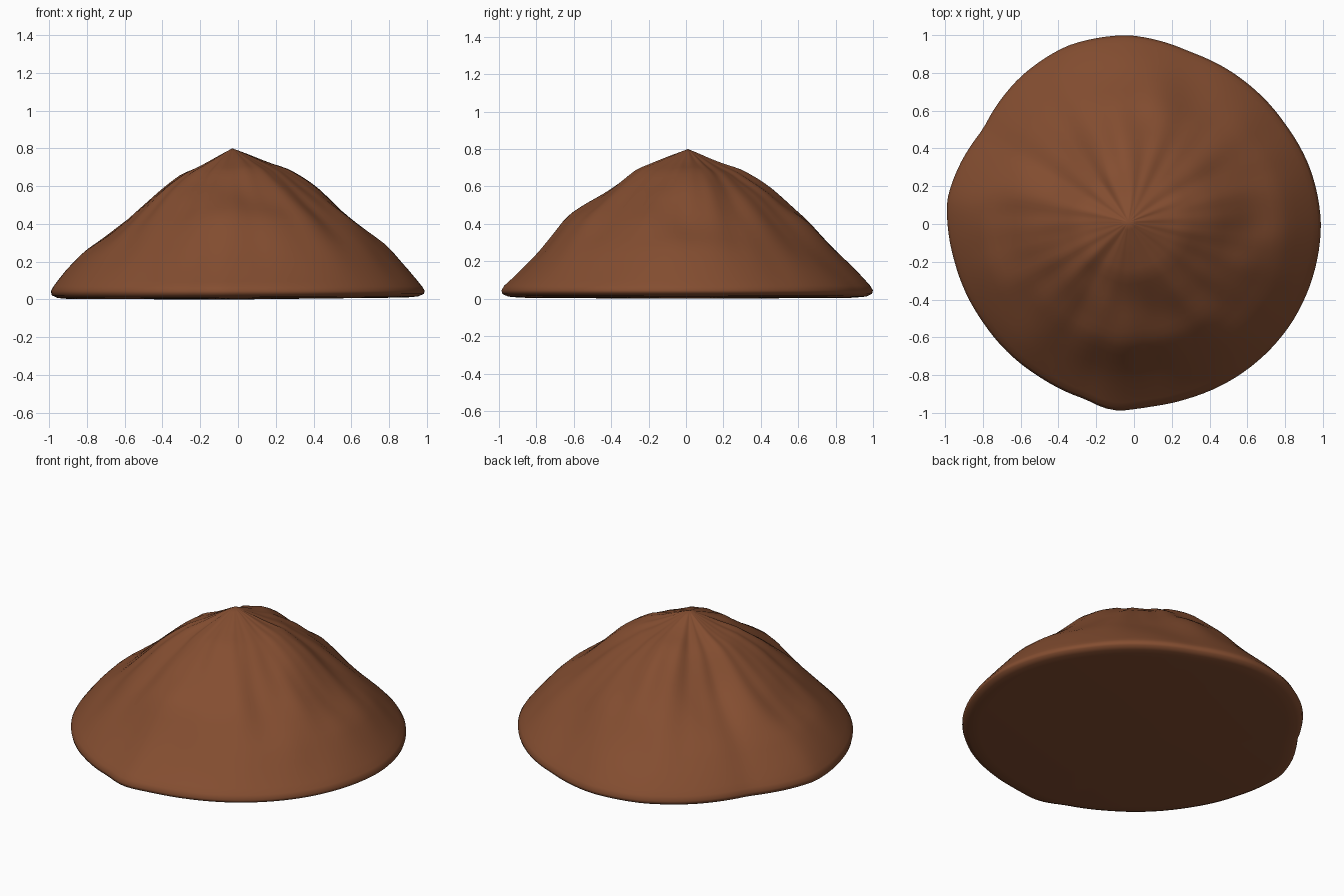
import bpy, bmesh, math
from mathutils import Vector, noise

if "Cube" in bpy.data.objects:
    bpy.data.objects.remove(bpy.data.objects["Cube"])

SEG = 128
APEX = Vector((-0.03, 0.01, 0.80))

# outline: points read around the base, counter-clockwise
OUTLINE = [(0.99, 0), (0.93, 0.3), (0.8, 0.53), (0.6, 0.745), (0.3, 0.91), (-0.03, 1.0),
           (-0.35, 0.945), (-0.6, 0.78), (-0.8, 0.5), (-0.93, 0.3), (-0.99, 0.13),
           (-0.95, -0.2), (-0.8, -0.52), (-0.5, -0.81), (-0.25, -0.93), (-0.16, -0.975),
           (-0.08, -0.99), (0.0, -0.98), (0.1, -0.965), (0.3, -0.92), (0.6, -0.77), (0.83, -0.53)]
POLAR = [(math.atan2(y, x) % math.tau, math.hypot(x, y)) for x, y in OUTLINE]
POLAR.append((math.tau, POLAR[0][1]))

# slope heights in eight compass directions, at the fractions T of the radius
T = [0, 0.28, 0.45, 0.65, 0.81, 0.93, 0.985, 1.0]
SLOPES = [(0.69, 0.58, 0.405, 0.28, 0.14), (0.68, 0.55, 0.39, 0.25, 0.13),
          (0.69, 0.58, 0.43, 0.25, 0.13), (0.64, 0.50, 0.36, 0.24, 0.13),
          (0.66, 0.53, 0.37, 0.26, 0.14), (0.68, 0.56, 0.40, 0.25, 0.13),
          (0.69, 0.57, 0.43, 0.24, 0.12), (0.69, 0.58, 0.42, 0.27, 0.13)]


def radius(a):
    for (a0, r0), (a1, r1) in zip(POLAR, POLAR[1:]):
        if a0 <= a <= a1:
            return r0 + (r1 - r0) * (a - a0) / (a1 - a0)


def smooth_radius(a):
    return sum(radius((a + d * 0.03) % math.tau) for d in (-1, 0, 1)) / 3


def height(a, t):
    s = a / math.tau * 8
    i, f = int(s) % 8, s % 1
    f = f * f * (3 - 2 * f)
    col = [0.8] + [p + (q - p) * f for p, q in zip(SLOPES[i], SLOPES[(i + 1) % 8])] + [0.07, 0.045]
    for k in range(len(T) - 1):
        if t <= T[k + 1]:
            u = (t - T[k]) / (T[k + 1] - T[k])
            return col[k] + (col[k + 1] - col[k]) * u


# earth mound: rings from the apex to the rim, then tucked under
rings = [(t / 24, None) for t in range(1, 24)] + [(0.985, None), (1.0, None),
         (0.995, 0.03), (0.965, 0.016), (0.9, 0.01)]
bm = bmesh.new()
top = bm.verts.new(APEX)
loops = []
for t, z in rings:
    loop = []
    for j in range(SEG):
        a = math.tau * j / SEG
        c, s = math.cos(a), math.sin(a)
        r = smooth_radius(a) * t
        h = z
        if z is None:
            # radial ridges plus lumps, fading out at the apex and rim
            fade = max(0, math.sin(math.pi * min(t, 1)))
            ridge = noise.noise(Vector((c * 5, s * 5, t * 2)))
            lump = noise.noise(Vector((c * t * 4 + 7, s * t * 4, 2)))
            h = height(a, t) + fade * (0.018 * ridge + 0.025 * lump)
        else:
            h = z - 0.008 * (0.5 - 0.5 * c)
        loop.append(bm.verts.new((r * c + APEX.x * (1 - t), r * s + APEX.y * (1 - t), h)))
    loops.append(loop)
for j in range(SEG):
    k = (j + 1) % SEG
    bm.faces.new((top, loops[0][j], loops[0][k]))
    for up, low in zip(loops, loops[1:]):
        bm.faces.new((up[j], low[j], low[k], up[k]))
# flat underside
base = bm.verts.new((0, 0, 0))
for j in range(SEG):
    bm.faces.new((base, loops[-1][(j + 1) % SEG], loops[-1][j]))
bmesh.ops.recalc_face_normals(bm, faces=bm.faces[:])
for f in bm.faces:
    f.smooth = True

mesh = bpy.data.meshes.new("earth_mound")
bm.to_mesh(mesh)
bm.free()
mound = bpy.data.objects.new("earth_mound", mesh)
bpy.context.collection.objects.link(mound)
mat = bpy.data.materials.new("brown_earth")
mat.diffuse_color = (0.23, 0.075, 0.03, 1)
mat.use_nodes = True
mat.node_tree.nodes["Principled BSDF"].inputs["Base Color"].default_value = mat.diffuse_color
mesh.materials.append(mat)
